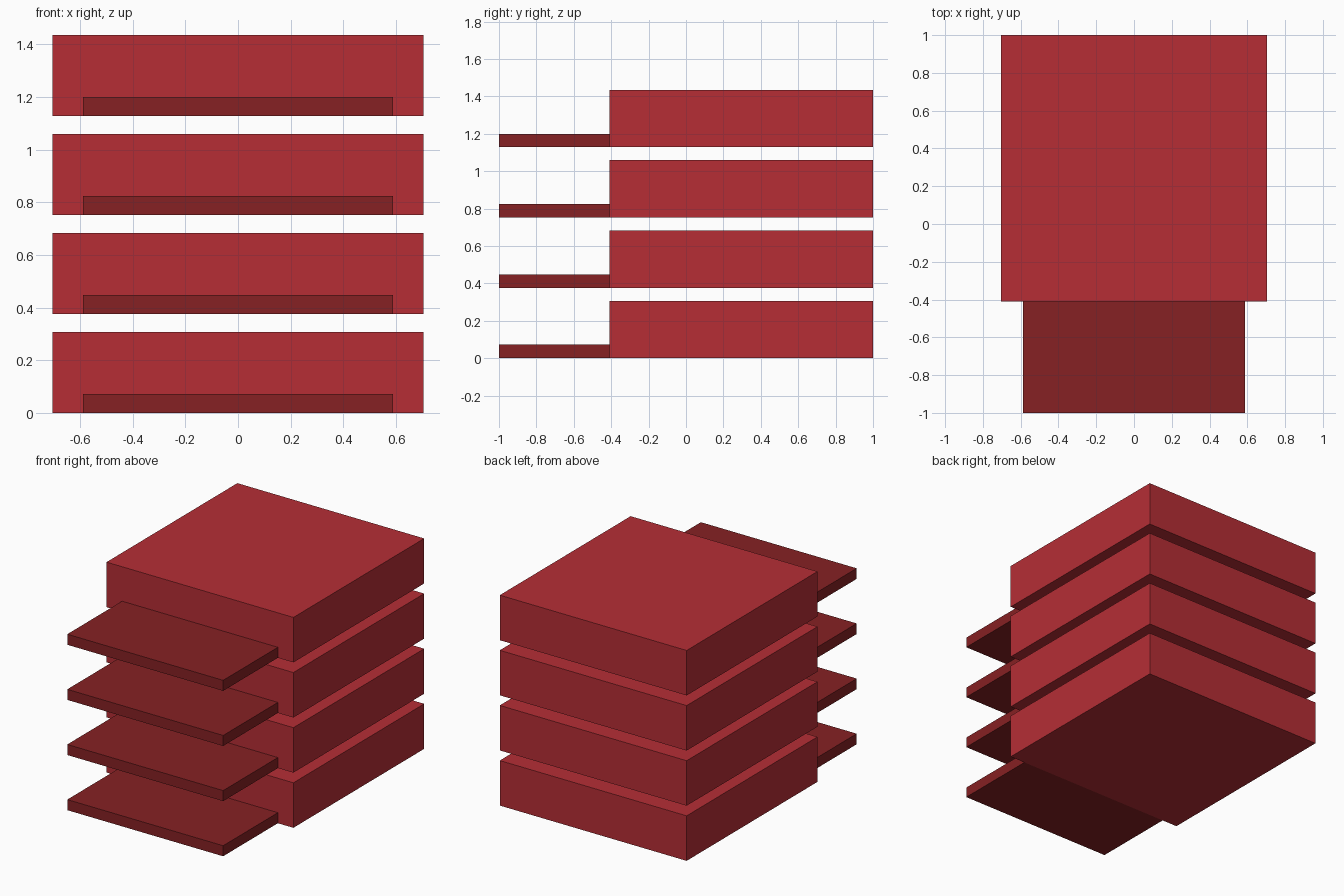
import bpy

cube = bpy.data.objects.get("Cube")
if cube:
    bpy.data.objects.remove(cube, do_unlink=True)


def make_material(name, color):
    mat = bpy.data.materials.new(name)
    mat.use_nodes = True
    mat.diffuse_color = color
    mat.node_tree.nodes["Principled BSDF"].inputs["Base Color"].default_value = color
    return mat


def add_box(name, low, high, mat):
    """Box spanning two opposite corners."""
    centre = [(a + b) / 2 for a, b in zip(low, high)]
    bpy.ops.mesh.primitive_cube_add(size=1, location=centre)
    box = bpy.context.object
    box.name = name
    box.scale = [b - a for a, b in zip(low, high)]
    bpy.ops.object.transform_apply(location=False, rotation=False, scale=True)
    box.data.materials.append(mat)
    return box


red = make_material("red", (0.465, 0.027, 0.036, 1))
dark_red = make_material("dark red", (0.237, 0.015, 0.017, 1))

FLOORS = 4
PITCH = 0.376
BLOCK_HALF, BLOCK_HEIGHT = 0.705, 0.307
SLAB_HALF, SLAB_HEIGHT = 0.588, 0.072
FRONT, JOIN, BACK = -1, -0.41, 1

# Each floor is a large block with a thin slab projecting from its front
for i in range(FLOORS):
    z = i * PITCH
    add_box(f"floor_block_{i + 1}", (-BLOCK_HALF, JOIN, z),
            (BLOCK_HALF, BACK, z + BLOCK_HEIGHT), red)
    add_box(f"front_slab_{i + 1}", (-SLAB_HALF, FRONT, z),
            (SLAB_HALF, JOIN, z + SLAB_HEIGHT), dark_red)
